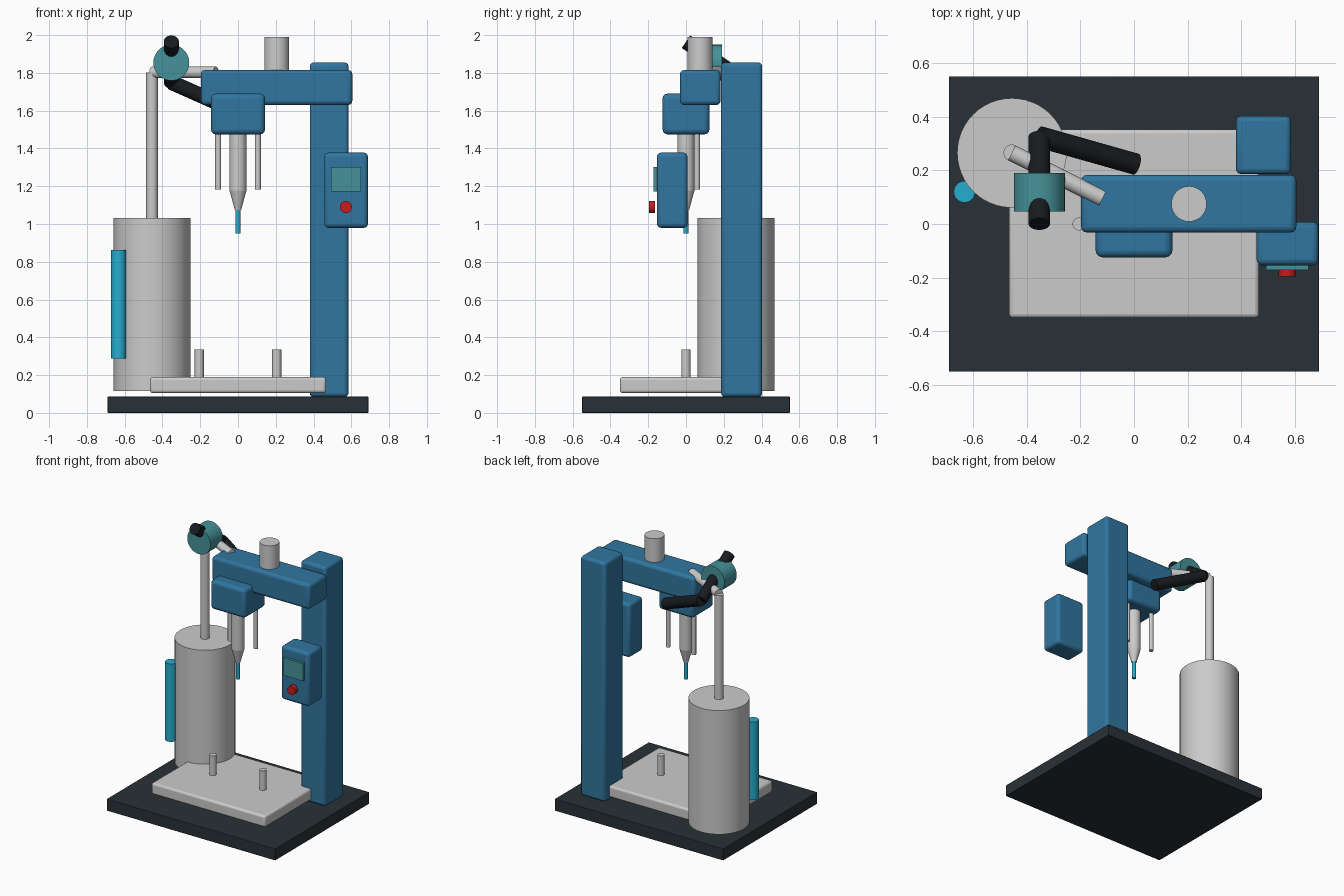
import bpy
from math import radians
from mathutils import Vector

if "Cube" in bpy.data.objects:
    bpy.data.objects.remove(bpy.data.objects["Cube"])


def material(name, rgb):
    m = bpy.data.materials.new(name)
    m.diffuse_color = (*rgb, 1)
    m.use_nodes = True
    m.node_tree.nodes["Principled BSDF"].inputs["Base Color"].default_value = m.diffuse_color
    return m


BLUE = material("blue_paint", (0.03, 0.18, 0.35))
TEAL = material("teal", (0.06, 0.29, 0.32))
CYAN = material("cyan", (0.02, 0.42, 0.62))
DARK = material("dark_steel", (0.022, 0.031, 0.038))
BLACK = material("black_rubber", (0.009, 0.011, 0.013))
RED = material("red", (0.55, 0.012, 0.012))


def finish(name, mat):
    ob = bpy.context.object
    ob.name = name
    if mat:
        ob.data.materials.append(mat)
    bpy.ops.object.shade_smooth_by_angle(angle=radians(35))
    return ob


def box(name, x, y, z, mat=None, bevel=0.02):
    """Box from (min, max) ranges, with rounded edges."""
    bpy.ops.mesh.primitive_cube_add(
        size=1, location=[(r[0] + r[1]) / 2 for r in (x, y, z)])
    bpy.context.object.scale = [r[1] - r[0] for r in (x, y, z)]
    bpy.ops.object.transform_apply(location=False, rotation=False, scale=True)
    if bevel:
        mod = bpy.context.object.modifiers.new("bevel", 'BEVEL')
        mod.width = bevel
        mod.segments = 3
    return finish(name, mat)


def rod(name, a, b, r, mat=None, r2=None, sides=32):
    """Cylinder or cone from point a to point b."""
    a, b = Vector(a), Vector(b)
    d = b - a
    bpy.ops.mesh.primitive_cone_add(
        vertices=sides, radius1=r, radius2=r if r2 is None else r2,
        depth=d.length, location=(a + b) / 2,
        rotation=d.to_track_quat('Z', 'Y').to_euler())
    return finish(name, mat)


# Base, work table and locating pins
box("base", (-0.69, 0.69), (-0.55, 0.55), (0, 0.087), DARK, 0.004)
box("work_table", (-0.466, 0.466), (-0.35, 0.353), (0.105, 0.19), None, 0.015)
for s, side in ((-1, "left"), (1, "right")):
    rod(f"pin_{side}", (s * 0.205, 0, 0.18), (s * 0.205, 0, 0.335), 0.024)

# Column, cross beam and motor
box("column", (0.38, 0.585), (0.186, 0.403), (0.085, 1.855), BLUE, 0.02)
box("cross_beam", (-0.197, 0.605), (-0.032, 0.183), (1.63, 1.815), BLUE, 0.022)
rod("motor", (0.205, 0.075, 1.76), (0.205, 0.075, 1.99), 0.066)

# Tool head with spindle, nozzle and guide rods
box("tool_head", (-0.143, 0.143), (-0.124, 0.124), (1.475, 1.69), BLUE, 0.025)
rod("spindle", (0, 0, 1.49), (0, 0, 1.178), 0.045)
rod("spindle_cone", (0, 0, 1.178), (0, 0, 1.075), 0.045, None, 0.017)
rod("nozzle_tip", (0, 0, 1.085), (0, 0, 0.95), 0.014, CYAN)
for s, side in ((-1, "left"), (1, "right")):
    rod(f"guide_rod_{side}", (s * 0.105, 0.058, 1.5),
        (s * 0.105, 0.058, 1.182), 0.016)

# Control box with screen and stop button
box("control_box", (0.457, 0.688), (-0.154, 0.008), (0.98, 1.378), BLUE, 0.022)
box("screen", (0.492, 0.651), (-0.172, -0.15), (1.172, 1.302), TEAL, 0)
rod("stop_button", (0.571, -0.163, 1.09), (0.571, -0.195, 1.09), 0.032, RED)

# Supply tank, level tube and feed pipes
rod("tank", (-0.455, 0.265, 0.117), (-0.455, 0.265, 1.033), 0.204, None, None, 48)
rod("level_tube", (-0.632, 0.12, 0.287), (-0.632, 0.12, 0.863), 0.04, CYAN)
rod("riser_pipe", (-0.455, 0.265, 1.02), (-0.455, 0.265, 1.802), 0.031)
rod("feed_pipe", (-0.455, 0.265, 1.803), (-0.117, 0.095, 1.803), 0.031)

# Pump drum and hose
rod("pump_drum", (-0.353, 0.047, 1.854), (-0.353, 0.19, 1.854), 0.095, TEAL, None, 48)
path = [(-0.353, 0.0, 1.965), (-0.353, 0.325, 1.75), (0.007, 0.223, 1.59)]
for i in range(2):
    rod(f"hose_{i + 1}", path[i], path[i + 1], 0.04, BLACK)
